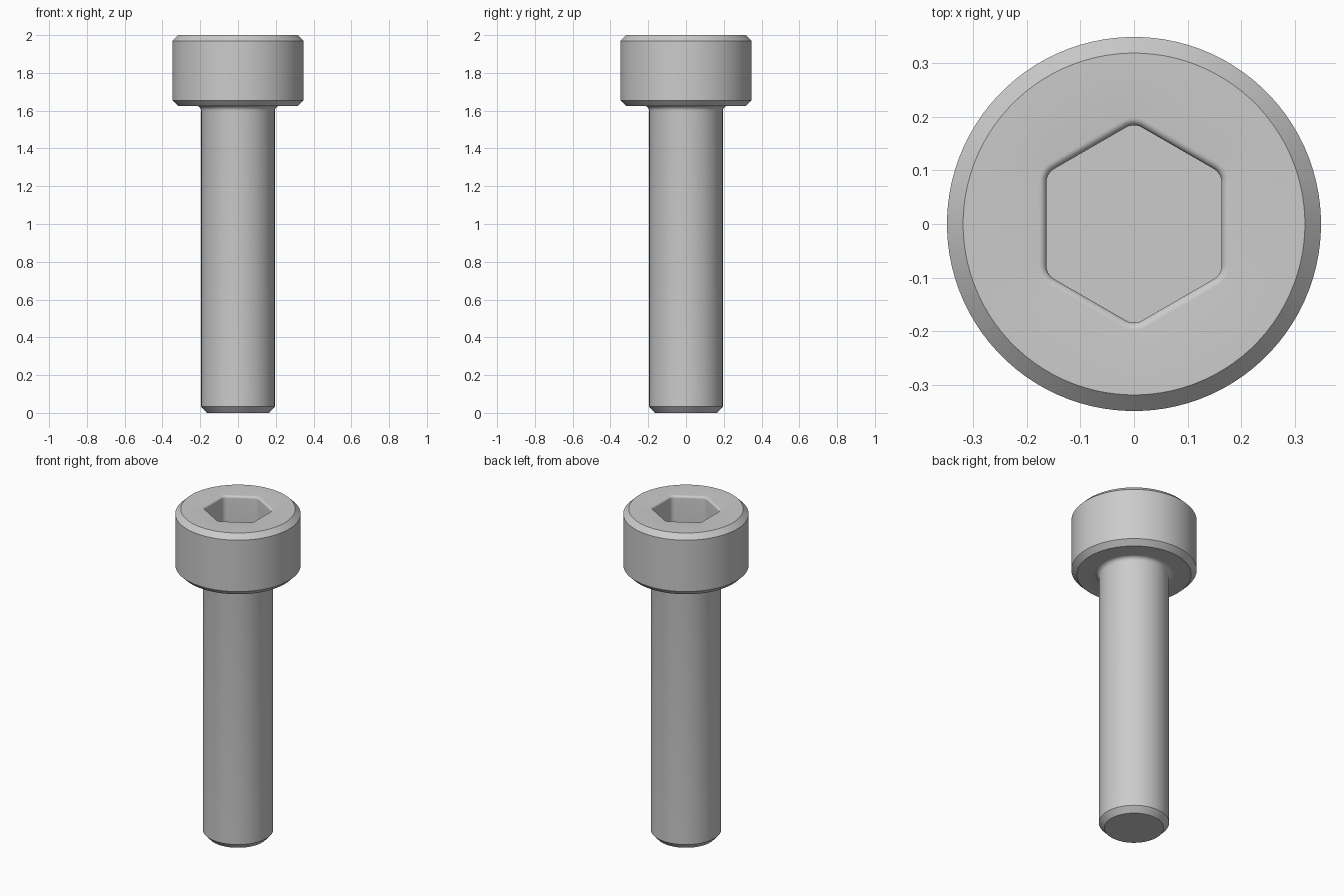
import bpy, bmesh, math

cube = bpy.data.objects.get("Cube")
if cube:
    bpy.data.objects.remove(cube, do_unlink=True)

STEPS = 16                      # points per sixth of a turn
SHANK, HEAD = 0.195, 0.348      # radii
HEAD_BASE, TOP = 1.625, 2.0
CHAMFER = 0.03
FILLET = 0.025                  # under the head
HEX, HEX_ROUND = 0.163, 0.03    # socket apothem and corner rounding
RIM, SOCKET_FLOOR = 0.014, 1.8

steel = bpy.data.materials.new("plain steel grey")
steel.use_nodes = True
colour = (0.6, 0.6, 0.6, 1)
steel.diffuse_color = colour
steel.node_tree.nodes["Principled BSDF"].inputs["Base Color"].default_value = colour

bm = bmesh.new()


def circle_ring(radius, z):
    ring = []
    for i in range(6 * STEPS):
        a = math.radians(90) + (i - (STEPS - 1) / 2) * math.tau / (6 * STEPS)
        ring.append(bm.verts.new((radius * math.cos(a), radius * math.sin(a), z)))
    return ring


def hex_ring(grow, z):
    # rounded hexagon with corners on the y axis
    ring = []
    reach = (HEX - HEX_ROUND) / math.cos(math.pi / 6)
    r = HEX_ROUND + grow
    for corner in range(6):
        c = math.pi / 2 + corner * math.pi / 3
        for k in range(STEPS):
            a = c + (k / (STEPS - 1) - 0.5) * math.pi / 3
            ring.append(bm.verts.new((reach * math.cos(c) + r * math.cos(a),
                                      reach * math.sin(c) + r * math.sin(a), z)))
    return ring


# Shank, with chamfered tip and a fillet into the head
profile = [(SHANK - CHAMFER, 0), (SHANK, 0.033)]
for i in range(7):
    a = i / 6 * math.pi / 2
    profile.append((SHANK + FILLET * (1 - math.cos(a)),
                    HEAD_BASE - FILLET * (1 - math.sin(a))))
# Head, chamfered above and below
profile += [(HEAD - CHAMFER, HEAD_BASE), (HEAD, HEAD_BASE + CHAMFER),
            (HEAD, TOP - CHAMFER), (HEAD - CHAMFER, TOP)]
rings = [circle_ring(r, z) for r, z in profile]

# Hexagonal socket with a rounded rim
for i in range(7):
    a = i / 6 * math.pi / 2
    rings.append(hex_ring(RIM * (1 - math.sin(a)), TOP - RIM * (1 - math.cos(a))))
rings.append(hex_ring(0, SOCKET_FLOOR))

# Skin the rings and close the tip and the socket floor
for low, high in zip(rings, rings[1:]):
    for i in range(len(low)):
        j = (i + 1) % len(low)
        bm.faces.new((low[i], low[j], high[j], high[i]))
bm.faces.new(rings[0])
bm.faces.new(rings[-1])
bmesh.ops.recalc_face_normals(bm, faces=bm.faces)

mesh = bpy.data.meshes.new("socket_head_bolt")
bm.to_mesh(mesh)
bm.free()
mesh.materials.append(steel)
bolt = bpy.data.objects.new("socket_head_bolt", mesh)
bpy.context.collection.objects.link(bolt)

bpy.ops.object.select_all(action="DESELECT")
bolt.select_set(True)
bpy.context.view_layer.objects.active = bolt
bpy.ops.object.shade_smooth_by_angle(angle=math.radians(30))
